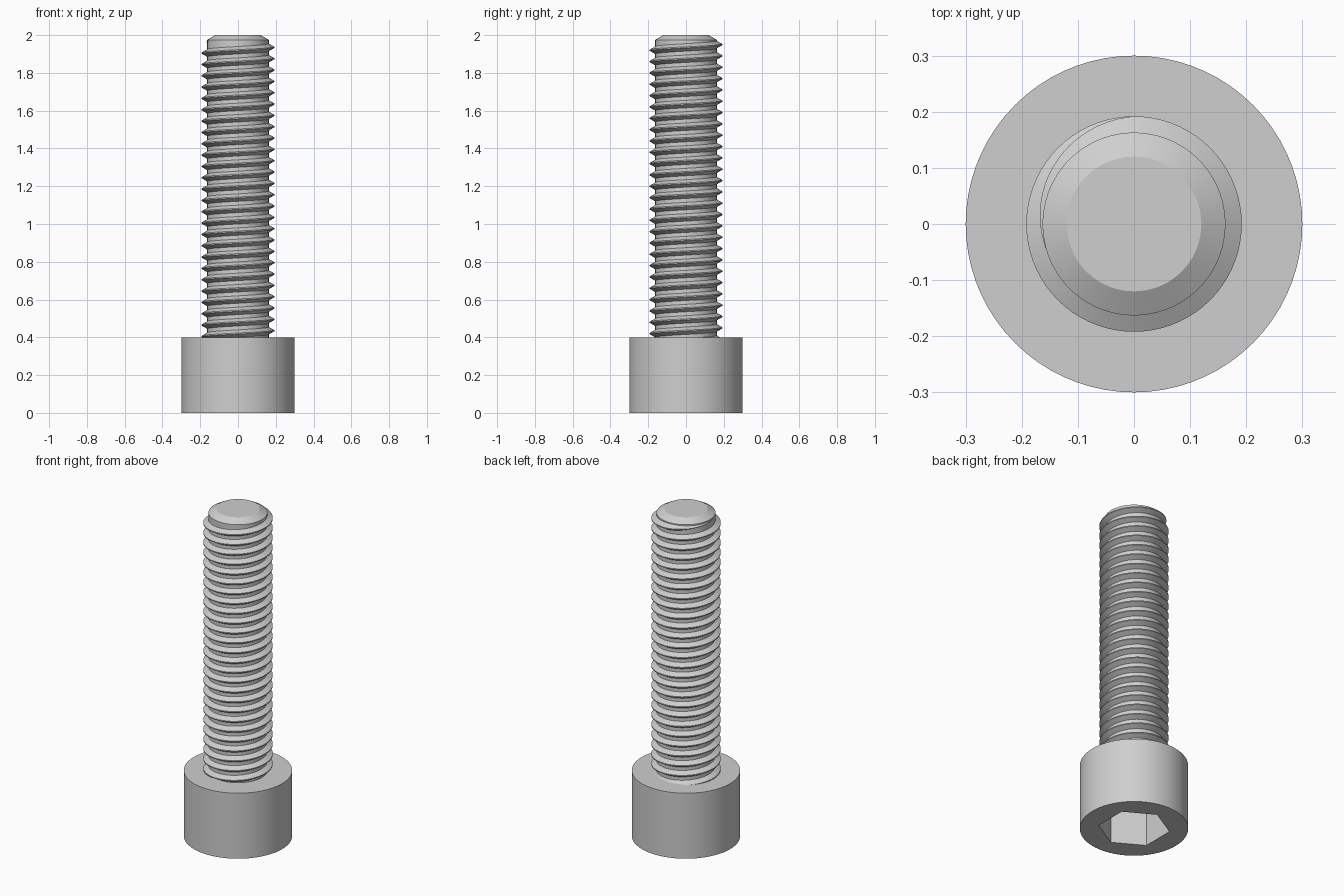
import bpy, bmesh, math

cube = bpy.data.objects.get("Cube")
if cube:
    bpy.data.objects.remove(cube, do_unlink=True)

SEGMENTS = 72
HEAD_RADIUS, HEAD_TOP = 0.3, 0.4
SOCKET_APOTHEM, SOCKET_DEPTH = 0.172, 0.24
CORE, CREST = 0.163, 0.192
PITCH = 0.06

steel = bpy.data.materials.new("steel grey")
steel.use_nodes = True
steel.diffuse_color = (0.62, 0.62, 0.62, 1)
steel.node_tree.nodes["Principled BSDF"].inputs["Base Color"].default_value = steel.diffuse_color


def finish(name, bm):
    """Turn a bmesh into a shaded, coloured object."""
    bmesh.ops.recalc_face_normals(bm, faces=bm.faces)
    mesh = bpy.data.meshes.new(name)
    bm.to_mesh(mesh)
    bm.free()
    obj = bpy.data.objects.new(name, mesh)
    bpy.context.collection.objects.link(obj)
    mesh.materials.append(steel)
    bpy.ops.object.select_all(action="DESELECT")
    obj.select_set(True)
    bpy.context.view_layer.objects.active = obj
    bpy.ops.object.shade_smooth_by_angle(angle=math.radians(25))
    return obj


def circle(radius):
    return lambda angle: radius


def hexagon(apothem):
    """Radius of a hexagon with corners on the y axis."""
    sector = math.pi / 3
    return lambda angle: apothem / math.cos((angle + sector / 2) % sector - sector / 2)


def stacked_rings(name, rings):
    """Skin a list of (outline, height) rings and cap both ends."""
    bm = bmesh.new()
    loops = []
    for outline, z in rings:
        loop = []
        for i in range(SEGMENTS):
            a = math.tau * i / SEGMENTS
            r = outline(a)
            loop.append(bm.verts.new((r * math.cos(a), r * math.sin(a), z)))
        loops.append(loop)
    for low, high in zip(loops, loops[1:]):
        for i in range(SEGMENTS):
            j = (i + 1) % SEGMENTS
            bm.faces.new((low[i], low[j], high[j], high[i]))
    bm.faces.new(loops[0])
    bm.faces.new(loops[-1])
    return finish(name, bm)


# Cylindrical head with a hexagonal socket in its underside
socket = hexagon(SOCKET_APOTHEM)
stacked_rings("head", [
    (socket, SOCKET_DEPTH),
    (socket, 0),
    (circle(HEAD_RADIUS), 0),
    (circle(HEAD_RADIUS), HEAD_TOP),
])

# Plain core of the shank with a chamfered tip
stacked_rings("shank_core", [
    (circle(CORE), HEAD_TOP - 0.05),
    (circle(CORE), 1.975),
    (circle(0.12), 2),
])


def helical_thread():
    """Right-handed ridge that fades into the core near the tip."""
    bm = bmesh.new()
    full_end, full_z = math.pi / 2, 1.95
    fade = math.radians(105)
    turns = (full_z - HEAD_TOP + 0.04) / PITCH
    step = math.tau / SEGMENTS
    start = full_end - turns * math.tau
    count = round((turns * math.tau + fade) / step)
    previous = None
    for i in range(count + 1):
        a = start + i * step
        size = min(1, max(0.02, 1 - (a - full_end) / fade))
        z = full_z + PITCH * (a - full_end) / math.tau
        crest = CORE + (CREST - CORE) * size
        section = [(CORE - 0.004, -0.022), (crest, -0.003),
                   (crest, 0.003), (CORE - 0.004, 0.022)]
        ring = [bm.verts.new((r * math.cos(a), r * math.sin(a), z + dz * size))
                for r, dz in section]
        if previous:
            for k in range(len(ring)):
                n = (k + 1) % len(ring)
                bm.faces.new((previous[k], previous[n], ring[n], ring[k]))
        else:
            bm.faces.new(ring)
        previous = ring
    bm.faces.new(previous)
    return finish("thread", bm)


helical_thread()
